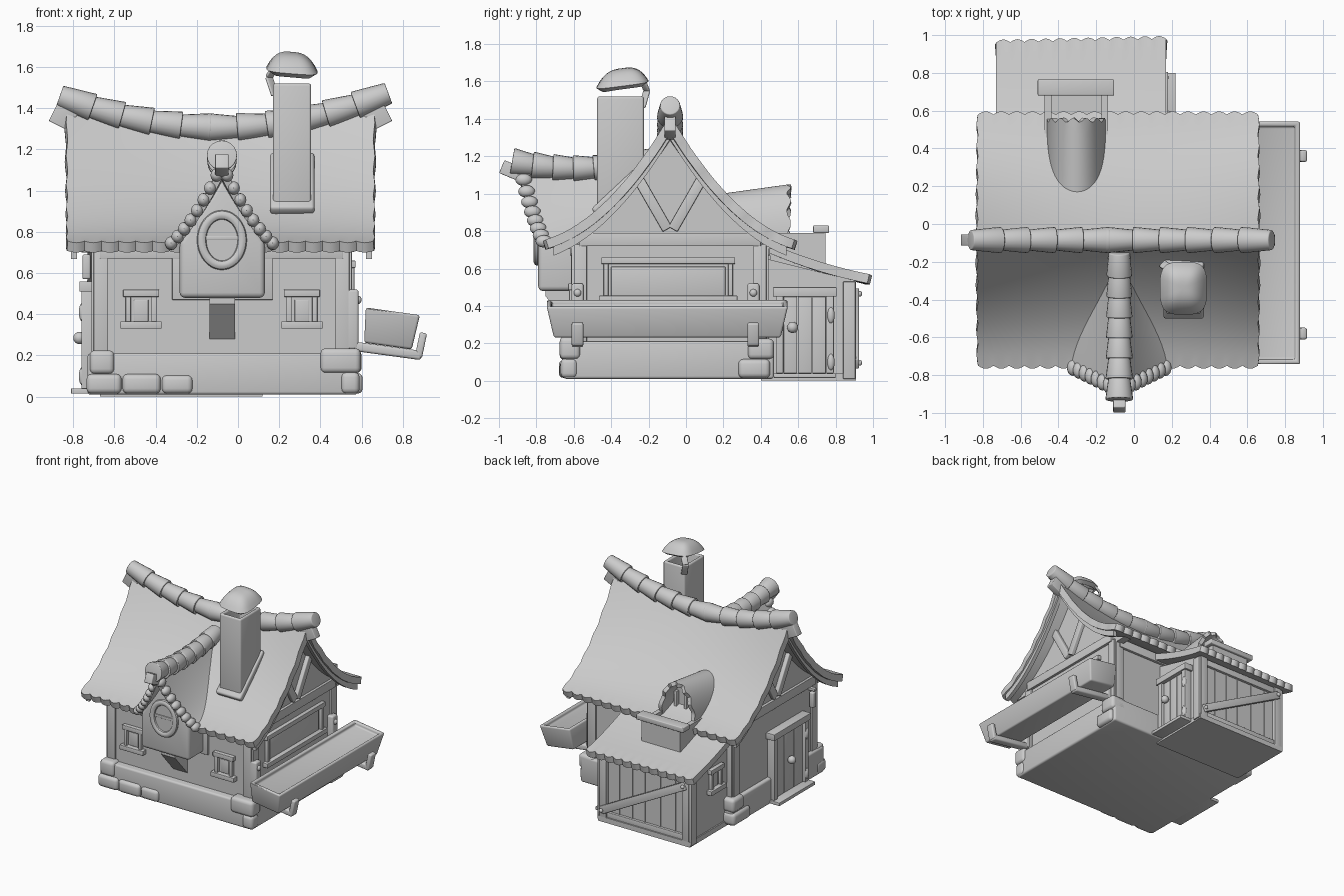
import bpy, bmesh, math
from mathutils import Matrix, Vector

cube = bpy.data.objects.get("Cube")
if cube:
    bpy.data.objects.remove(cube, do_unlink=True)

stone = bpy.data.materials.new("plain_grey")
stone.use_nodes = True
GREY = (0.6, 0.6, 0.6, 1)
stone.diffuse_color = GREY
stone.node_tree.nodes["Principled BSDF"].inputs["Base Color"].default_value = GREY
parts = []


# ---- helpers ----
def finish(bm, name, bevel=0, thick=0, upward=False):
    bmesh.ops.recalc_face_normals(bm, faces=bm.faces)
    if upward and sum(f.normal.z for f in bm.faces) < 0:
        bmesh.ops.reverse_faces(bm, faces=bm.faces)
    mesh = bpy.data.meshes.new(name)
    bm.to_mesh(mesh)
    bm.free()
    mesh.materials.append(stone)
    ob = bpy.data.objects.new(name, mesh)
    bpy.context.scene.collection.objects.link(ob)
    if thick:
        mod = ob.modifiers.new("thickness", 'SOLIDIFY')
        mod.thickness, mod.offset = thick, -1
    if bevel:
        mod = ob.modifiers.new("soft_edges", 'BEVEL')
        mod.width, mod.segments = bevel, 3
    parts.append(ob)
    return ob


def box(name, xs, ys, zs, bevel=0, rim=0, depth=0, taper=1, tilt=None):
    bm = bmesh.new()
    bmesh.ops.create_cube(bm, size=1)
    for v in bm.verts:
        if v.co.z < 0:
            v.co.x *= taper
            v.co.y *= (1 + taper) / 2
    spans = [Vector(s) for s in (xs, ys, zs)]
    size = [abs(s[1] - s[0]) for s in spans]
    bmesh.ops.scale(bm, vec=size, verts=bm.verts)
    if rim:
        bm.normal_update()
        top = [f for f in bm.faces if f.normal.z > .9]
        bmesh.ops.inset_region(bm, faces=top, thickness=rim)
        sunk = bmesh.ops.extrude_face_region(bm, geom=top)["geom"]
        bmesh.ops.delete(bm, geom=top, context='FACES_ONLY')
        bmesh.ops.translate(bm, vec=(0, 0, -depth),
                            verts=[v for v in sunk if isinstance(v, bmesh.types.BMVert)])
    if tilt:
        bmesh.ops.transform(bm, matrix=tilt, verts=bm.verts)
    bmesh.ops.translate(bm, vec=[(s[0] + s[1]) / 2 for s in spans], verts=bm.verts)
    return finish(bm, name, bevel)


def beam(name, p, q, width, depth, normal, bevel=.006):
    p, q = Vector(p), Vector(q)
    along = (q - p).normalized()
    side = along.cross(Vector(normal)).normalized()
    out = side.cross(along)
    turn = Matrix((out * depth, side * width, q - p)).transposed().to_4x4()
    bm = bmesh.new()
    bmesh.ops.create_cube(bm, size=1, matrix=Matrix.Translation((p + q) / 2) @ turn)
    return finish(bm, name, bevel)


def prism(name, outline, axis, start, end, bevel=0):
    bm = bmesh.new()
    def place(a, b, c):
        return (c, a, b) if axis == 'x' else (a, c, b)
    face = bm.faces.new([bm.verts.new(place(a, b, start)) for a, b in outline])
    new = bmesh.ops.extrude_face_region(bm, geom=[face])["geom"]
    bmesh.ops.translate(bm, vec=place(0, 0, end - start),
                        verts=[v for v in new if isinstance(v, bmesh.types.BMVert)])
    return finish(bm, name, bevel)


def sheet(name, shape, nu, nv, thick=0):
    bm = bmesh.new()
    rows = [[bm.verts.new(shape(i / nu, j / nv)) for j in range(nv + 1)] for i in range(nu + 1)]
    for a, b in zip(rows, rows[1:]):
        for j in range(nv):
            bm.faces.new((a[j], b[j], b[j + 1], a[j + 1]))
    bmesh.ops.remove_doubles(bm, verts=bm.verts, dist=.0001)
    return finish(bm, name, thick=thick, upward=thick > 0)


def cone(name, p, q, r_start, r_end, sides=20):
    p, q = Vector(p), Vector(q)
    turn = (q - p).to_track_quat('Z', 'Y').to_matrix().to_4x4()
    bm = bmesh.new()
    bmesh.ops.create_cone(bm, cap_ends=True, segments=sides, radius1=r_start, radius2=r_end,
                          depth=(q - p).length, matrix=Matrix.Translation((p + q) / 2) @ turn)
    return finish(bm, name, .006)


def ball(name, centre, radii):
    bm = bmesh.new()
    bmesh.ops.create_uvsphere(bm, u_segments=14, v_segments=8, radius=1,
                              matrix=Matrix.Translation(centre) @ Matrix.Diagonal((*radii, 1)))
    return finish(bm, name)


# wall faces: axis, position, outward direction
WALLS = {"front": ('y', -.6, -1), "back": ('y', .43, 1), "right": ('x', -.7, -1), "left": ('x', .54, 1),
         "annex_back": ('y', .88, 1), "annex_left": ('x', .11, 1), "annex_right": ('x', -.66, -1)}


def plate(wall, name, along, zs, depth=.012, bevel=.003):
    axis, pos, way = WALLS[wall]
    out = (pos - .02 * way, pos + depth * way)
    spans = (along, out) if axis == 'y' else (out, along)
    return box(wall + "_" + name, *spans, zs, bevel)


def window(wall, a, b, low, high):
    w = .025
    for side in (a, b - w):
        plate(wall, "window_jamb", (side, side + w), (low, high), .025)
    plate(wall, "window_pane", (a + w + .015, b - w - .015), (low + w, high - w - .015), .006)
    plate(wall, "window_sill", (a - w, b + w), (low - .01, low + w), .04)
    plate(wall, "window_lintel", (a - w / 2, b + w / 2), (high - w, high + .01), .03)


# ---- main body ----
MID_X, MID_Y = -.085, -.085
box("foundation", (-.73, .58), (-.655, .47), (.01, .21), .015)
box("main_walls", (-.7, .54), (-.6, .43), (.15, .74))
box("annex_base", (-.67, .12), (.4, .91), (0, .04))
prism("annex_walls", [(.4, .03), (.88, .03), (.88, .54), (.4, .66)], 'x', -.66, .11)

STONES = [((-.735, -.565), (-.68, -.56), (.015, .11)), ((-.56, -.375), (-.68, -.6), (.015, .11)),
          ((-.37, -.22), (-.675, -.6), (.015, .105)), ((-.72, -.6), (-.675, -.57), (.11, .225)),
          ((.4, .595), (-.675, -.565), (.115, .235)), ((.5, .59), (-.67, -.58), (.015, .12)),
          ((.47, .6), (.33, .47), (.115, .225)), ((.49, .605), (.28, .45), (.015, .115)),
          ((-.75, -.62), (.27, .48), (.015, .11)), ((-.745, -.64), (.34, .48), (.115, .22))]
for xs, ys, zs in STONES:
    box("foundation_stone", xs, ys, zs, .025)

# timber framing
for wall, a, b, low in (("front", -.7, .54, .67), ("back", -.7, .54, .67),
                        ("left", -.6, .43, .72), ("right", -.6, .43, .72)):
    plate(wall, "post", (a, a + .07), (.2, .73))
    plate(wall, "post", (b - .07, b), (.2, .73))
    plate(wall, "top_beam", (a + .03, b - .03), (low, low + .07), .02)
plate("front", "oriel_panel", (-.32, .17), (.47, .73), .015)
window("front", -.545, -.395, .34, .51)
window("front", .235, .385, .34, .51)
window("left", -.44, .25, .43, .65)


# ---- main roof ----
def fall(t, straight=.3):
    return straight * (1 - t) + (1 - straight) * (1 - t) ** 2


def main_z(x, t):
    return .755 + fall(t) * (.525 + .14 * ((x - MID_X) / .745) ** 2)


def main_roof(u, v):
    side = 2 * v - 1
    t = abs(side)
    lobe = abs(math.sin(u * math.pi * 18)) * max(0, t * 12 - 11)
    x = MID_X + (2 * u - 1) * (.745 - .004 * math.cos(v * 75))
    return x, MID_Y + math.copysign(.665 * t + .016 * lobe, side), main_z(x, t) - .008 * lobe


sheet("main_roof", main_roof, 108, 48, .05)
steps = [i / 16 for i in range(-15, 16)]


def gable_line(drop):
    return [(MID_Y + .665 * s, main_z(.58, abs(s)) - drop) for s in steps]


for start, way in ((-.7, 1), (.54, -1)):
    prism("gable_wall", gable_line(.065), 'x', start, start + way * .06)
    edge = start - way * .08
    prism("bargeboard", gable_line(.03) + gable_line(.1)[::-1], 'x', edge, edge - way * .03)
    out = start - way * .005
    for s in (-1, 1):
        beam("gable_brace", (out, MID_Y + s * .015, .81), (out, MID_Y + s * .17, 1.08), .055, .05, (1, 0, 0))

# ridge tiles, each overlapping the next one down
def ridge(x):
    return Vector((x, MID_Y, main_z(x, 0) + .025))


for i in range(11):
    a = -.865 + i * .1435
    b = a + .16
    inward = (a + b) / 2 < MID_X
    cone("ridge_tile", ridge(a), ridge(b), *((.053, .07) if inward else (.07, .053)))
for s in (-1, 1):
    beam("ridge_beam_end", (MID_X + s * .7, MID_Y, 1.355), (MID_X + s * .8, MID_Y, 1.405), .15, .06, (0, 1, 0))

# ---- chimney ----
box("chimney", (.17, .355), (-.475, -.225), (.85, 1.52), .012, rim=.035, depth=.12)
beam("chimney_flashing", (.263, -.49, .9), (.263, -.2, 1.17), .215, .05, (0, -1, 1), .015)


def cap(u, v):
    c, s = math.cos(u * math.tau), math.sin(u * math.tau)
    x = .125 * v * math.copysign(abs(c) ** .6, c)
    y = .14 * v * math.copysign(abs(s) ** .6, s)
    return .262 + x, -.34 + y, 1.67 - .085 * v ** 3 - .08 * x + .13 * y


sheet("chimney_cap", cap, 32, 8, .035)
strap = [(.18, -.235, 1.46), (.15, -.21, 1.55), (.18, -.23, 1.6), (.24, -.3, 1.62)]
for p, q in zip(strap, strap[1:]):
    beam("cap_strap", p, q, .045, .015, (1, -1, 0))

# ---- front oriel with its own roof ----
OX = -.078
prism("oriel_body", [(-.283, .48), (.13, .48), (.13, .75), (OX, 1.06), (-.283, .75)], 'y', -.79, -.5, .025)
prism("oriel_corbel", [(-.6, .28), (-.6, .49), (-.75, .49), (-.75, .45)], 'x', -.138, -.015)


def crest(y):
    return 1.11 + .3 * (y + .58) ** 2


def oriel_roof(u, v):
    side = 2 * v - 1
    t = abs(side)
    front = -.77 - .13 * (1 - t)
    y = front + u * (-.16 - front) * (1 - .35 * t)
    flare = 1 + .25 * t * u
    return OX + .265 * side * flare, y, .74 + (crest(y) - .74) * fall(t, .6)


sheet("oriel_roof", oriel_roof, 16, 24, .035)
for side in (0, 1):
    for i in range(8):
        x, y, z = oriel_roof(0, .5 + (side - .5) * (i + .8) / 8.4)
        ball("oriel_edge_tile", (x, y + .02, z - .012), (.031, .045, .033))
for i in range(7):
    a = -.93 + i * .109
    ends = [Vector((OX, y, crest(y) + .025)) for y in (a, a + .125)]
    cone("oriel_ridge_tile", *ends, .074 - .001 * i, .056)
beam("oriel_beam_end", (OX, -.84, 1.085), (OX, -.985, 1.145), .075, .065, (1, 0, 0))

# oval window
def oval_ring(u, v):
    a, b = u * math.tau, v * math.tau
    swell = .023 * math.cos(b)
    return (OX + (.098 + swell) * math.cos(a), -.795 + .02 * math.sin(b),
            .76 + (.122 + swell) * math.sin(a))


sheet("oval_frame", oval_ring, 40, 10)
oval = [(OX + .1 * math.cos(a), .76 + .125 * math.sin(a)) for a in [i * math.tau / 32 for i in range(32)]]
prism("oval_pane", oval, 'y', -.797, -.78)
beam("oval_bar", (OX - .085, -.797, .77), (OX + .085, -.797, .77), .02, .015, (0, 1, 0), .003)

# ---- side trough on brackets ----
box("trough", (.607, .872), (-.745, .545), (.245, .415), .012, rim=.04, depth=.03, taper=.88,
    tilt=Matrix.Rotation(math.radians(8), 4, 'Y'))
for y in (-.58, .36):
    plate("left", "bracket_back", (y - .032, y + .032), (.23, .52), .045, .012)
    beam("bracket_arm", (.56, y, .245), (.89, y, .2), .045, .062, (0, 1, 0), .012)
    beam("bracket_tip", (.875, y, .19), (.9, y, .31), .035, .062, (0, 1, 0), .01)
    ball("bracket_bolt", (.585, y, .47), (.015, .02, .02))


# ---- doors: frame, planks, hinges, knob, step ----
def door(wall, a, b, low, high, hinge, knob):
    axis, pos, way = WALLS[wall]
    w = .04
    for side in (a, b - w):
        plate(wall, "door_jamb", (side, side + w), (low, high), .06)
    plate(wall, "door_lintel", (a - .015, b + .015), (high - w, high + .01), .07)
    plank = (b - a - 2 * w) / 3
    for i in range(3):
        start = a + w + i * plank
        plate(wall, "door_plank", (start + .002, start + plank - .002), (low, high - w), .04)
    plate(wall, "door_step", (a - .01, b + .01), (.015, .04), .11)
    for z in (low + .06, high - .14):
        ball("door_hinge", (pos + way * .055, hinge, z), (.018, .02, .045))
    ball("door_knob", (pos + way * .07, knob, .285), (.03, .03, .03))


door("right", -.42, 0, .04, .55, -.4, -.2)
door("annex_left", .48, .79, .04, .49, .775, .57)
plate("right", "lantern_arm", (-.52, -.49), (.7, .72), .06)
box("lantern", (-.755, -.715), (-.525, -.485), (.57, .69), .01)

# ---- annex ----
def annex_roof(u, v):
    lobe = abs(math.sin(u * math.pi * 12)) * max(0, v * 8 - 7)
    y = .38 + (.58 + .02 * u) * v + .016 * lobe
    return -.73 + .9 * u, y, .765 - .195 * (1.4 * v - .4 * v * v) - .008 * lobe


sheet("annex_roof", annex_roof, 72, 16, .05)
for x in (-.66, .05):
    plate("annex_back", "post", (x, x + .06), (.03, .54), .03)
for x in (-.53, -.4, -.27, -.16, -.05):
    plate("annex_back", "board_gap_strip", (x, x + .01), (.05, .52), .006, 0)
for z in (.03, .48):
    plate("annex_back", "rail", (-.66, .11), (z, z + .05), .02)
beam("annex_brace", (.09, .91, .09), (-.63, .91, .47), .06, .03, (0, 1, 0))
for x, z in ((.08, .095), (-.62, .465)):
    ball("brace_peg", (x, .93, z), (.015, .012, .015))
for wall in ("annex_left", "annex_right"):
    plate(wall, "corner_post", (.84, .905), (.01, .53), .02)
window("annex_right", .52, .66, .33, .5)

# ---- rear hooded window with balcony box ----
HX = -.305


def hood(u, v):
    a = v * math.pi
    y = .12 + u * .43 + (.012 * math.sin(v * 44) if u == 1 else 0)
    return HX - .158 * math.cos(a), y, .72 + (.27 + .06 * u) * math.sin(a) ** .9


sheet("window_hood", hood, 12, 32, .03)
arch = [(HX + .14 * math.cos(i * math.pi / 16), .7 + .3 * math.sin(i * math.pi / 16)) for i in range(17)]
prism("hood_window_wall", arch, 'y', .3, .42)
for x in (-.085, 0, .085):
    box("hood_window_bar", (HX + x - .012, HX + x + .012), (.41, .445), (.7, .92 if x else .98), .004)
for s in (-1, 1):
    x = HX + s * .15
    box("balcony_side", (x - .018, x + .018), (.45, .74), (.6, .79))
box("balcony_front", (HX - .165, HX + .165), (.71, .745), (.58, .8))
box("balcony_floor", (HX - .15, HX + .15), (.42, .73), (.6, .7))
box("balcony_rail", (HX - .205, HX + .2), (.68, .765), (.79, .83), .006)

# bake the modifiers, then shade smooth with sharp edges kept
bpy.ops.object.select_all(action='DESELECT')
for ob in parts:
    ob.select_set(True)
bpy.context.view_layer.objects.active = parts[0]
bpy.ops.object.convert(target='MESH')
bpy.ops.object.shade_smooth_by_angle(angle=math.radians(35))
